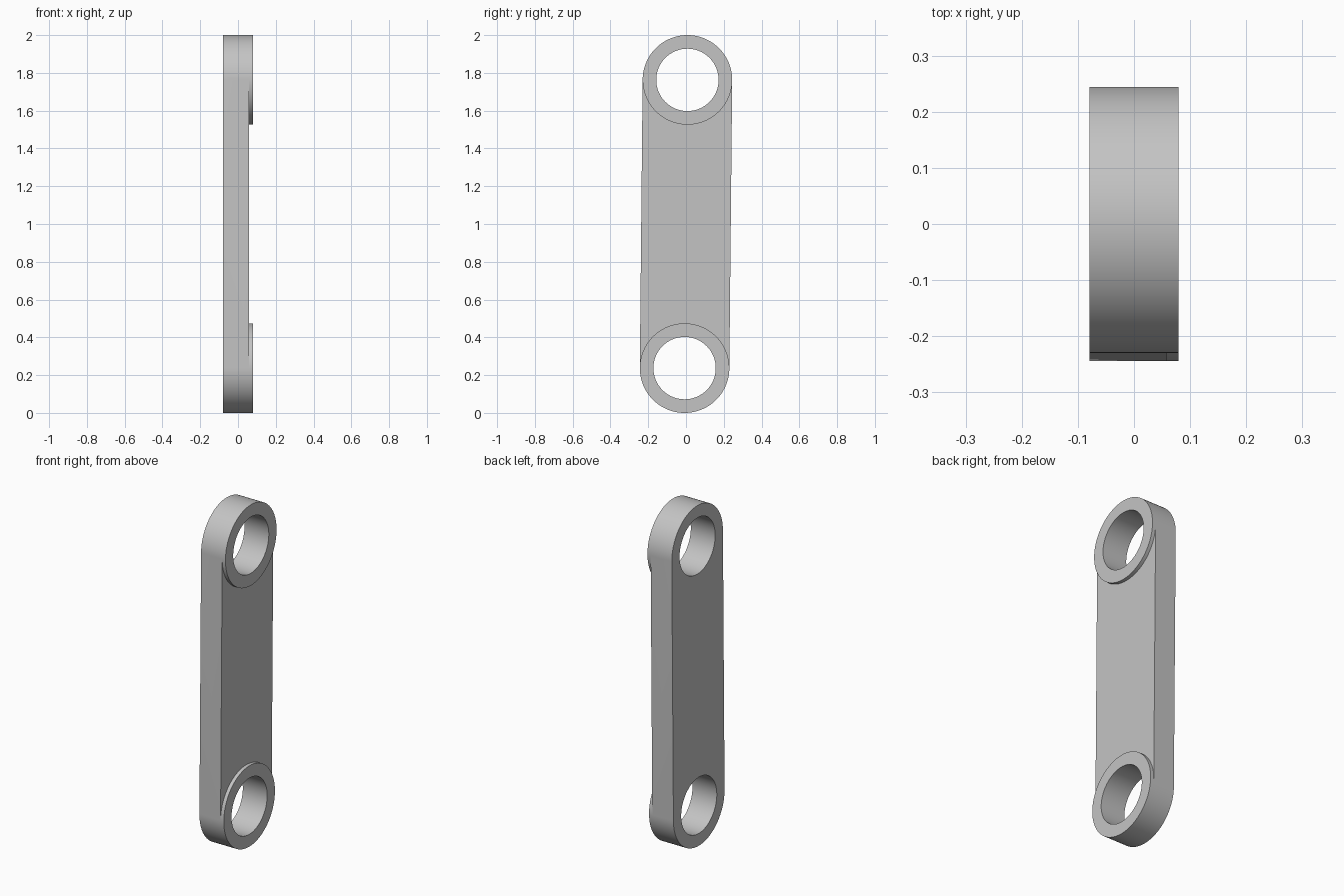
import bpy, bmesh, math
from mathutils import Matrix, Vector

cube = bpy.data.objects.get("Cube")
if cube:
    bpy.data.objects.remove(cube, do_unlink=True)

SEG = 96                                  # sides of each eye
OUTER, BORE = 0.237, 0.165                # eye radii
HALF = 0.763                              # eye centre to link centre
BACK, WEB, BOSS = -0.079, 0.058, 0.079    # x levels
TILT = math.atan(0.0075 / HALF)

grey = bpy.data.materials.new("light grey")
grey.use_nodes = True
colour = (0.55, 0.55, 0.55, 1)
grey.diffuse_color = colour
grey.node_tree.nodes["Principled BSDF"].inputs["Base Color"].default_value = colour

bm = bmesh.new()


def circle(radius, x, side):
    """Ring of vertices, starting at +y and running over the outer end first."""
    return [bm.verts.new((x, radius * math.cos(a), side * (HALF + radius * math.sin(a))))
            for a in (math.tau * i / SEG for i in range(SEG))]


def bridge(a, b, start=0, stop=SEG):
    for i in range(start, stop):
        j = (i + 1) % SEG
        bm.faces.new((a[i], a[j], b[j], b[i]))


# Bored eyes with bosses standing proud of the web on +x
half = SEG // 2
arcs = {}
for side in (1, -1):
    back, web, boss = (circle(OUTER, x, side) for x in (BACK, WEB, BOSS))
    bore_back, bore_boss = (circle(BORE, x, side) for x in (BACK, BOSS))
    bridge(back, web, 0, half)            # rounded end of the link
    bridge(web, boss)                     # boss rim
    bridge(boss, bore_boss)
    bridge(bore_boss, bore_back)
    bridge(bore_back, back)
    arcs[side] = [ring[half:] + ring[:1] for ring in (back, web)]

# Flat web joining the eyes
for top, bottom in zip(arcs[1], arcs[-1]):
    bm.faces.new(top + bottom[::-1])
for end in (0, -1):
    bm.faces.new((arcs[1][0][end], arcs[1][1][end], arcs[-1][1][end], arcs[-1][0][end]))

bmesh.ops.recalc_face_normals(bm, faces=bm.faces)
bm.transform(Matrix.Translation(Vector((0, 0, 1))) @ Matrix.Rotation(-TILT, 4, 'X'))

mesh = bpy.data.meshes.new("link_arm")
bm.to_mesh(mesh)
bm.free()
mesh.materials.append(grey)
link = bpy.data.objects.new("link_arm", mesh)
bpy.context.collection.objects.link(link)

bpy.ops.object.select_all(action='DESELECT')
link.select_set(True)
bpy.context.view_layer.objects.active = link
bpy.ops.object.shade_smooth_by_angle(angle=math.radians(30))
